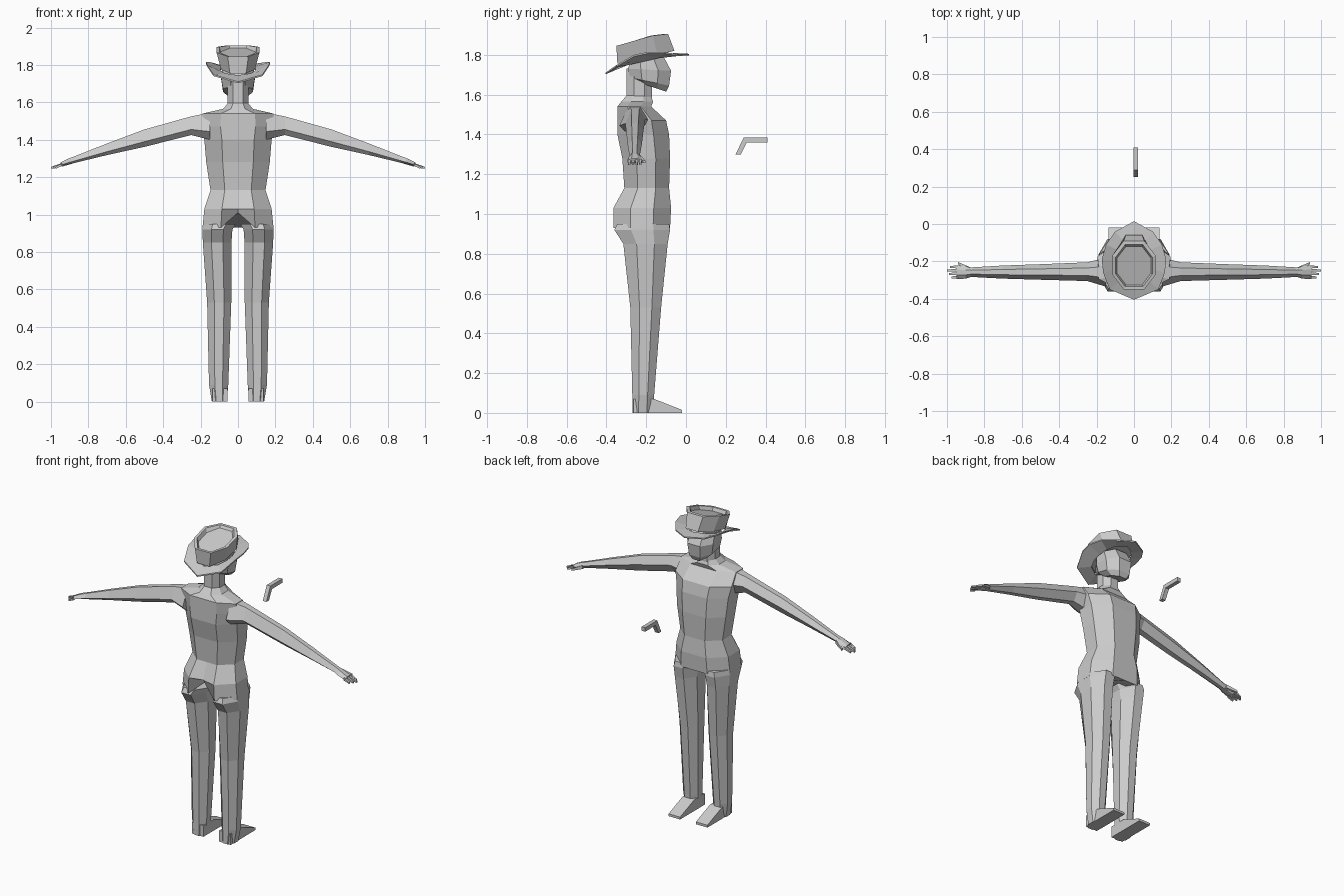
import bpy, bmesh, math
from mathutils import Vector

if "Cube" in bpy.data.objects:
    bpy.data.objects.remove(bpy.data.objects["Cube"])

grey = bpy.data.materials.new("plain grey")
grey.diffuse_color = (0.6, 0.6, 0.6, 1)
grey.use_nodes = True
grey.node_tree.nodes["Principled BSDF"].inputs["Base Color"].default_value = grey.diffuse_color


def finish(name, bm, mirror=False):
    """Turn a bmesh into a flat shaded object, optionally mirrored over x."""
    bmesh.ops.recalc_face_normals(bm, faces=bm.faces)
    mesh = bpy.data.meshes.new(name)
    bm.to_mesh(mesh)
    bm.free()
    mesh.materials.append(grey)
    ob = bpy.data.objects.new(name, mesh)
    bpy.context.collection.objects.link(ob)
    if mirror:
        ob.modifiers.new("mirror", 'MIRROR').use_mirror_merge = False
    return ob


def loft(name, rings, mirror=False, caps=True):
    """Skin closed rings that all have the same number of points."""
    bm = bmesh.new()
    loops = [[bm.verts.new(p) for p in r] for r in rings]
    n = len(loops[0])
    for a, b in zip(loops, loops[1:]):
        for i in range(n):
            j = (i + 1) % n
            bm.faces.new((a[i], a[j], b[j], b[i]))
    if caps:
        bm.faces.new(loops[0])
        bm.faces.new(loops[-1])
    return finish(name, bm, mirror)


def ring(zb, zf, x0, x1, yb, yf, k=0.48):
    """Ten point body section, tilted from zb at the back to zf at the front."""
    c, h, d = (x0 + x1) / 2, (x1 - x0) / 2, yf - yb
    half = [(0, 0), (k, 0), (1, 0.3), (1, 0.7), (k, 1), (0, 1)]
    pts = half + [(-u, v) for u, v in half[4:0:-1]]
    return [Vector((c + u * h, yb + v * d, zb + v * (zf - zb))) for u, v in pts]


def prism(name, profile, x0, x1, mirror=False):
    """Extrude a side profile of (y, z) points along x."""
    return loft(name, [[(x, y, z) for y, z in profile] for x in (x0, x1)], mirror)


# Torso: z, half width, back y, front y
torso = [(1.60, .05, -.295, -.18), (1.565, .08, -.325, -.165),
         (1.54, .19, -.345, -.175), (1.47, .195, -.345, -.10),
         (1.40, .18, -.345, -.085), (1.28, .17, -.32, -.08),
         (1.13, .147, -.31, -.085), (1.03, .18, -.365, -.075),
         (.93, .19, -.365, -.08)]
rings = [ring(z, z, -w, w, b, f) for z, w, b, f in torso]
rings[-1][0] = Vector((0, -.30, 1.01))   # notch at the back of the seat
rings[-2][0].y = -.345
loft("torso", rings)

# Legs: z, inner x, outer x, back y, front y
legs = [(.95, .012, .188, -.345, -.085), (.92, .03, .19, -.36, -.08),
        (.85, .035, .188, -.315, -.092), (.53, .036, .165, -.28, -.125),
        (.09, .052, .155, -.27, -.16), (0, .06, .14, -.27, -.165)]
loft("leg", [ring(z, z, a, b, yb, yf, .4) for z, a, b, yb, yf in legs], True)

# Feet
prism("foot", [(-.265, 0), (-.02, 0), (-.02, .015), (-.16, .07), (-.265, .07)],
      .055, .135, True)

# Arms and palms: x, bottom z, top z, back y, front y
arm = [(.15, 1.40, 1.545, -.335, -.18), (.25, 1.425, 1.525, -.305, -.205),
       (.50, 1.362, 1.455, -.298, -.215), (.70, 1.318, 1.38, -.292, -.222),
       (.87, 1.277, 1.313, -.283, -.232), (.90, 1.270, 1.302, -.292, -.225),
       (.95, 1.258, 1.278, -.295, -.222)]


def arm_ring(x, zb, zt, yb, yf):
    zm, q = (zb + zt) / 2, (yf - yb) * .3
    return [(x, yb, zm - .2 * (zt - zb)), (x, yb + q, zb), (x, yf - q, zb),
            (x, yf, zm), (x, yf - q, zt), (x, yb + q, zt)]


loft("arm", [arm_ring(*r) for r in arm], True)


def finger(name, a, b, wa, wb):
    """Tapered four sided finger from a to b."""
    def square(p, w):
        return [(p[0], p[1] + u * w, p[2] + v * w)
                for u, v in ((-1, -1), (1, -1), (1, 1), (-1, 1))]
    loft(name, [square(a, wa), square(b, wb)], True)


for i, tip in enumerate((.975, .99, 1.0, .985)):
    y = -.285 + i * .0185
    finger("finger", (.94, y, 1.268), (tip, y, 1.25), .008, .005)
finger("thumb", (.88, -.24, 1.285), (.94, -.21, 1.262), .011, .006)

# Neck
loft("neck", [ring(z, z, -.055, .055, -.298, -.172) for z in (1.56, 1.73)])

# Head: back z, front z, half width, back y, front y
head = [(1.66, 1.615, .05, -.235, -.10), (1.685, 1.645, .08, -.28, -.085),
        (1.73, 1.72, .09, -.292, -.075), (1.765, 1.795, .085, -.28, -.115)]
loft("head", [ring(a, b, -w, w, yb, yf) for a, b, w, yb, yf in head])

# Hat crown with a sunken top
crown = [(1.755, 1.82, .09, -.345, -.058), (1.845, 1.918, .115, -.35, -.09),
         (1.846, 1.918, .098, -.335, -.11), (1.826, 1.89, .09, -.325, -.12)]
rings = [ring(a, b, -w, w, yb, yf) for a, b, w, yb, yf in crown]
for r in rings:
    for p in r:
        p.z = min(p.z, 1.905)
loft("hat_crown", rings)

# Hat brim, turned up at the sides and down at the back
edge = [(0, .015, 1.805), (.10, -.04, 1.802), (.15, -.11, 1.815),
        (.172, -.19, 1.815), (.165, -.26, 1.80), (.13, -.35, 1.748),
        (0, -.405, 1.71)]
edge += [(-x, y, z) for x, y, z in edge[5:0:-1]]
inner = []
for x, y, z in edge:
    t = math.atan2(x / .17, (y + .2) / .21)
    v = math.cos(t)
    inner.append((.095 * math.sin(t), -.2 + .14 * v, 1.787 + .032 * v - .01))
low = [[(x, y, z - .008) for x, y, z in r] for r in (inner, edge)]
loft("hat_brim", [inner, edge, low[1], low[0], inner], caps=False)

# Small bent piece floating in front of the figure
prism("bent_piece", [(.25, 1.30), (.29, 1.385), (.41, 1.385), (.41, 1.36),
                     (.306, 1.36), (.276, 1.30)], -.003, .022)
